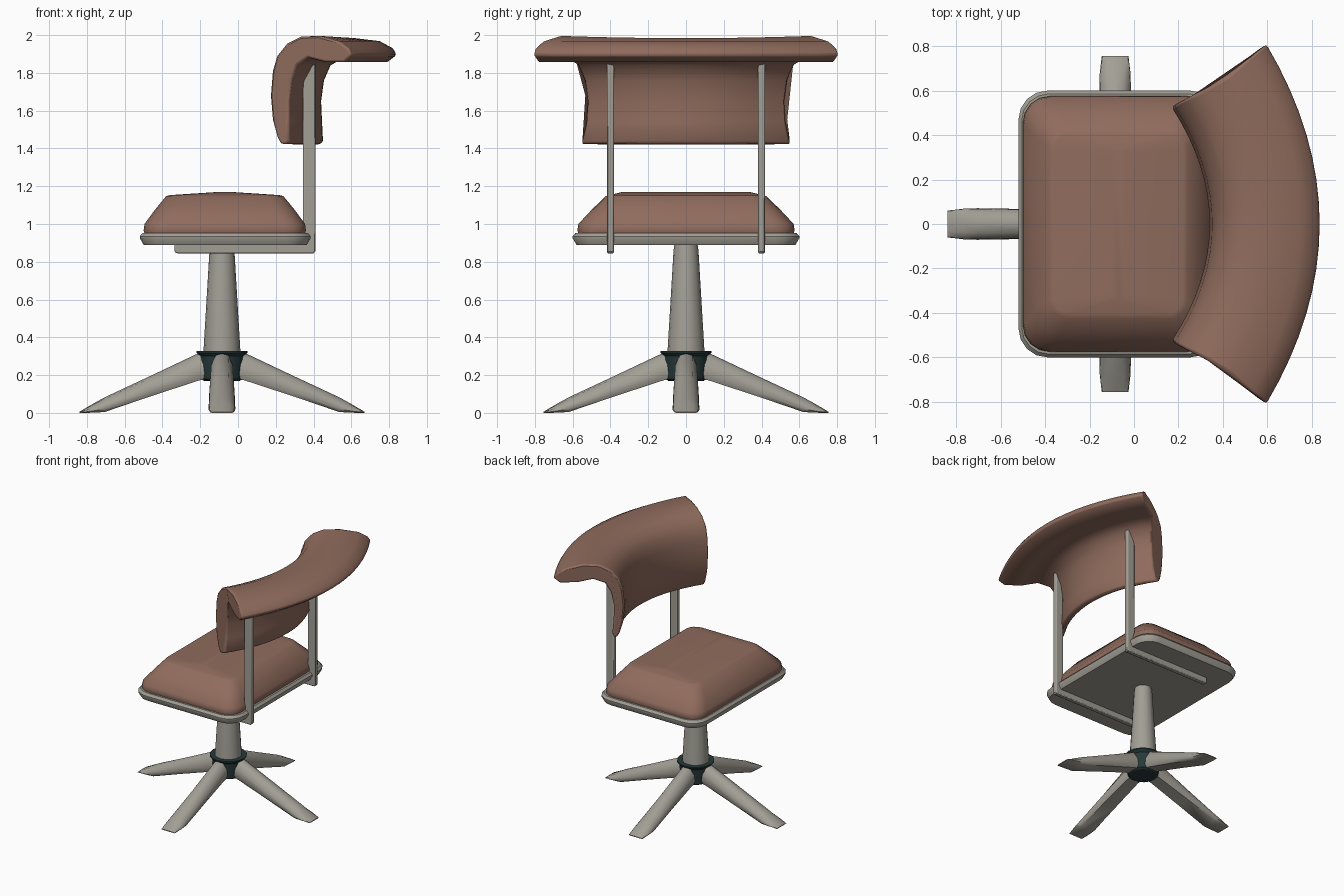
import bpy, bmesh, math
from mathutils import Vector


def material(name, rgb):
    m = bpy.data.materials.new(name)
    m.diffuse_color = (*rgb, 1)
    return m


LEATHER = material("brown leather", (0.28, 0.15, 0.11))
METAL = material("warm grey metal", (0.36, 0.345, 0.30))
DARK = material("dark teal metal", (0.02, 0.04, 0.042))
CX = -0.085  # centre of the swivel base


def loft(name, loops, mat, angle=40, bevel=0, segments=2):
    """Skin a row of closed loops, cap both ends, shade smooth by angle."""
    bm = bmesh.new()
    rings = [[bm.verts.new(p) for p in loop] for loop in loops]
    n = len(rings[0])
    for a, b in zip(rings, rings[1:]):
        for i in range(n):
            j = (i + 1) % n
            bm.faces.new((a[i], a[j], b[j], b[i]))
    bm.faces.new(rings[0][::-1])
    bm.faces.new(rings[-1])
    bmesh.ops.recalc_face_normals(bm, faces=bm.faces)
    me = bpy.data.meshes.new(name)
    bm.to_mesh(me)
    bm.free()
    me.materials.append(mat)
    ob = bpy.data.objects.new(name, me)
    bpy.context.collection.objects.link(ob)
    bpy.ops.object.select_all(action='DESELECT')
    ob.select_set(True)
    bpy.context.view_layer.objects.active = ob
    bpy.ops.object.shade_smooth_by_angle(angle=math.radians(angle))
    if bevel:
        mod = ob.modifiers.new("soft edges", 'BEVEL')
        mod.width, mod.segments = bevel, segments
        mod.limit_method, mod.angle_limit = 'ANGLE', math.radians(50)
    return ob


def rounded_rect(x0, x1, hy, r, z, seg=4):
    pts = []
    for k, (cx, cy) in enumerate(((x1 - r, hy - r), (x0 + r, hy - r),
                                  (x0 + r, r - hy), (x1 - r, r - hy))):
        for s in range(seg + 1):
            a = math.pi / 2 * (k + s / seg)
            pts.append((cx + r * math.cos(a), cy + r * math.sin(a), z))
    return pts


def ring(r, z, n=16):
    return [(CX + r * math.cos(2 * math.pi * i / n),
             r * math.sin(2 * math.pi * i / n), z) for i in range(n)]


# Seat pan with a chamfered rim
loft("seat_pan", [rounded_rect(*v) for v in (
    (-0.50, 0.365, 0.58, 0.11, 0.89), (-0.52, 0.385, 0.60, 0.13, 0.925),
    (-0.52, 0.385, 0.60, 0.13, 0.935), (-0.505, 0.37, 0.585, 0.12, 0.953))], METAL, 30)

# Seat cushion: sloping sides and a slightly ridged crown
loft("seat_cushion", [rounded_rect(*v) for v in (
    (-0.49, 0.35, 0.565, 0.10, 0.94), (-0.50, 0.36, 0.575, 0.12, 0.965),
    (-0.495, 0.355, 0.57, 0.12, 1.00), (-0.44, 0.30, 0.50, 0.11, 1.075),
    (-0.38, 0.24, 0.425, 0.08, 1.148), (-0.36, 0.22, 0.405, 0.075, 1.153),
    (-0.10, -0.04, 0.335, 0.025, 1.17))], LEATHER, 60)

# Backrest: closed side profile (x, z, how far the ends sweep forward, half width)
PROFILE = (
    (0.435, 1.42, 0.185, 0.550), (0.40, 1.425, 0.178, 0.550), (0.38, 1.46, 0.175, 0.543),
    (0.355, 1.55, 0.175, 0.532), (0.34, 1.68, 0.170, 0.525), (0.352, 1.81, 0.172, 0.535),
    (0.375, 1.89, 0.172, 0.550), (0.43, 1.955, 0.175, 0.575), (0.51, 1.987, 0.18, 0.61),
    (0.62, 1.99, 0.19, 0.67), (0.75, 1.968, 0.22, 0.76), (0.82, 1.93, 0.238, 0.80),
    (0.84, 1.895, 0.24, 0.81), (0.79, 1.857, 0.23, 0.785), (0.67, 1.857, 0.21, 0.715),
    (0.56, 1.88, 0.19, 0.64), (0.49, 1.84, 0.18, 0.575), (0.455, 1.76, 0.175, 0.54),
    (0.44, 1.65, 0.175, 0.525), (0.445, 1.54, 0.18, 0.53), (0.45, 1.44, 0.185, 0.547))
STEPS = 16
sections = []
for i in range(STEPS + 1):
    t = 2 * i / STEPS - 1
    sections.append([(x - d * t * t, w * t, z + 0.012 * (t * t - 0.5) * (0.45 < x < 0.7 and z > 1.98))
                     for x, z, d, w in PROFILE])
loft("backrest", sections, LEATHER, 50, 0.02, 2)

# Back supports: L-shaped flat bars running under the seat and up the back
SIDE = ((-0.335, 0.895), (-0.335, 0.85), (-0.32, 0.845), (0.40, 0.845), (0.41, 0.855),
        (0.41, 1.87), (0.395, 1.88), (0.345, 1.75), (0.345, 0.895))
for side, y in (("left", -0.4), ("right", 0.4)):
    loft(side + "_back_support",
         [[(x, y + dy, z) for x, z in SIDE] for dy in (-0.018, 0.018)], METAL, 30, 0.006)

# Tapered column and dark hub
loft("column", [ring(0.10, 0.30), ring(0.097, 0.34), ring(0.066, 0.86), ring(0.06, 0.90)], METAL)
loft("hub", [ring(0.095, 0.17), ring(0.11, 0.18), ring(0.118, 0.30),
             ring(0.135, 0.318), ring(0.135, 0.327), ring(0.09, 0.327)], DARK, 30)


# Four splayed legs: (distance out, bottom z, top z, half width)
def leg_section(r, zb, zt, w, a):
    h = zt - zb
    shape = ((-0.8 * w, zb), (0.8 * w, zb), (w, zb + 0.2 * h), (0.95 * w, zb + 0.55 * h),
             (0.55 * w, zb + 0.9 * h), (0, zt), (-0.55 * w, zb + 0.9 * h),
             (-0.95 * w, zb + 0.55 * h), (-w, zb + 0.2 * h))
    c, s = math.cos(a), math.sin(a)
    return [(CX + r * c - u * s, r * s + u * c, z) for u, z in shape]


for k, name in enumerate(("right", "back", "left", "front")):
    a = k * math.pi / 2
    loft(name + "_leg", [leg_section(*v, a) for v in (
        (0.06, 0.185, 0.325, 0.058), (0.12, 0.172, 0.318, 0.06), (0.38, 0.087, 0.195, 0.067),
        (0.62, 0.005, 0.083, 0.071), (0.68, 0.001, 0.05, 0.069), (0.755, 0.0, 0.006, 0.06))],
        METAL, 45)
